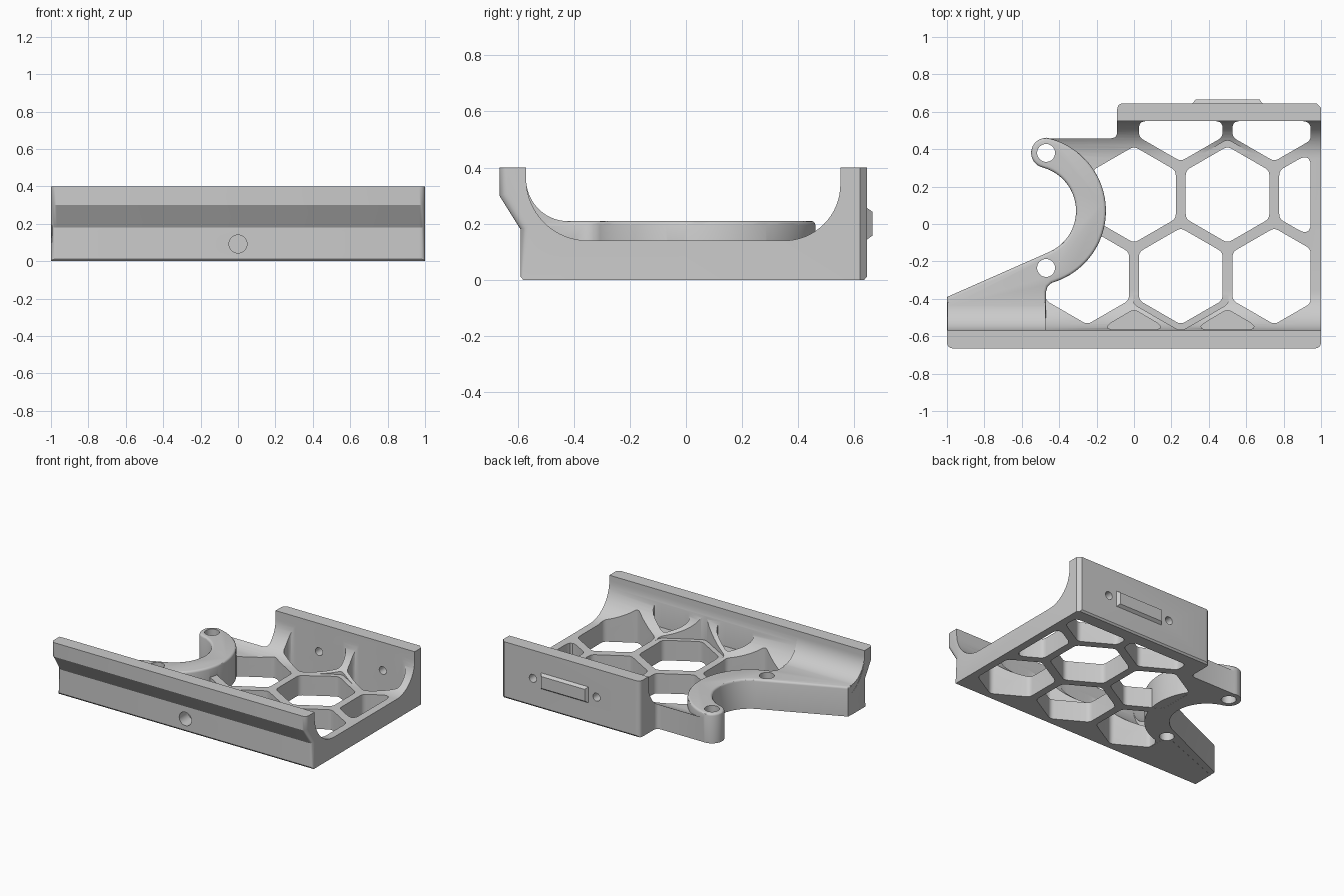
import bpy, bmesh, math
from mathutils import Vector

if "Cube" in bpy.data.objects:
    bpy.data.objects.remove(bpy.data.objects["Cube"], do_unlink=True)

grey = bpy.data.materials.new("plain_grey")
grey.use_nodes = True
grey.diffuse_color = (0.6, 0.6, 0.6, 1)
grey.node_tree.nodes["Principled BSDF"].inputs["Base Color"].default_value = (0.6, 0.6, 0.6, 1)


def arc(cx, cy, r, start, end, steps=16, ry=None):
    """Points along an arc, angles in degrees."""
    angles = [math.radians(start + (end - start) * i / steps) for i in range(steps + 1)]
    return [(cx + r * math.cos(a), cy + (ry or r) * math.sin(a)) for a in angles]


def rounded(points, r, steps=5):
    """Round every corner of a polygon."""
    out = []
    for i, p in enumerate(points):
        p = Vector(p)
        a, b = Vector(points[i - 1]) - p, Vector(points[(i + 1) % len(points)]) - p
        d = min(r / math.tan(a.angle(b) / 2), a.length * 0.45, b.length * 0.45)
        a, b = p + a.normalized() * d, p + b.normalized() * d
        for k in range(steps + 1):
            t = k / steps
            out.append(tuple(a * (1 - t) ** 2 + p * 2 * t * (1 - t) + b * t * t))
    return out


def clip(points, axis, limit, sign):
    """Keep the part of a polygon where sign * coordinate <= sign * limit."""
    out = []
    for i, q in enumerate(points):
        p = points[i - 1]
        p_in, q_in = sign * p[axis] <= sign * limit, sign * q[axis] <= sign * limit
        if p_in != q_in:
            t = (limit - p[axis]) / (q[axis] - p[axis])
            out.append(tuple(p[k] + (q[k] - p[k]) * t for k in (0, 1)))
        if q_in:
            out.append(q)
    return out


def prism(name, points, low, high, axis="z", top_bevel=0):
    """Extrude a 2D outline along an axis."""
    place = {"x": lambda a, b, c: (c, a, b), "y": lambda a, b, c: (a, c, b),
             "z": lambda a, b, c: (a, b, c)}[axis]
    bm = bmesh.new()
    rings = [[bm.verts.new(place(a, b, c)) for a, b in points] for c in (low, high)]
    bm.faces.new(rings[0])
    top = bm.faces.new(rings[1])
    for i in range(len(points)):
        bm.faces.new((rings[0][i - 1], rings[0][i], rings[1][i], rings[1][i - 1]))
    bmesh.ops.recalc_face_normals(bm, faces=bm.faces)
    if top_bevel:
        bmesh.ops.bevel(bm, geom=list(top.edges), offset=top_bevel, segments=3,
                        profile=0.5, affect="EDGES")
    mesh = bpy.data.meshes.new(name)
    bm.to_mesh(mesh)
    bm.free()
    mesh.materials.append(grey)
    obj = bpy.data.objects.new(name, mesh)
    bpy.context.collection.objects.link(obj)
    return obj


def combine(target, tool, operation):
    """Apply a boolean and remove the tool."""
    mod = target.modifiers.new("boolean", "BOOLEAN")
    mod.operation, mod.object, mod.solver = operation, tool, "EXACT"
    bpy.context.view_layer.objects.active = target
    bpy.ops.object.modifier_apply(modifier=mod.name)
    bpy.data.objects.remove(tool, do_unlink=True)


def hexagon(cx, cy, r, corner=0.045):
    pts = [(cx + r * math.sin(math.pi * k / 3), cy + r * math.cos(math.pi * k / 3)) for k in range(6)]
    for axis, limit, sign in ((0, 0.945, 1), (1, 0.55, 1), (1, -0.565, -1)):
        pts = clip(pts, axis, limit, sign)
    return rounded(pts, corner)


# Tray: channel cross-section swept along x
section = ([(-0.58, 0), (-0.59, 0.012), (-0.59, 0.18), (-0.665, 0.3), (-0.665, 0.4), (-0.57, 0.4)]
           + arc(-0.35, 0.36, 0.22, 180, 270) + arc(0.35, 0.34, 0.2, 270, 360)
           + [(0.55, 0.4), (0.7, 0.4), (0.7, 0.012), (0.645, 0.012), (0.635, 0)])
tray = prism("bracket_body", section, -1, 1, "x")
bm = bmesh.new()
bm.from_mesh(tray.data)
ends = [e for e in bm.edges if abs(e.verts[0].co.x - e.verts[1].co.x) < 1e-4
        and all(v.co.y < -0.585 and v.co.z > 0.01 for v in e.verts)
        and abs(e.verts[0].co.z - e.verts[1].co.z) > 0.01]
bmesh.ops.bevel(bm, geom=ends, offset=0.03, segments=4, profile=0.5, affect="EDGES")
bm.to_mesh(tray.data)
bm.free()

# Honeycomb openings
pitch, row = 0.5, 0.436
for cx, cy in ([(k * pitch, 0.157) for k in range(3)]
               + [((k - 0.5) * pitch, 0.157 - row) for k in range(3)]
               + [((k + 0.5) * pitch, 0.157 + row) for k in range(2)]):
    combine(tray, prism("opening", hexagon(cx, cy, 0.258), -0.1, 0.6), "DIFFERENCE")

# Ledges and shallow pockets in the wall fillets
for cx, cy, r in ((0.25, 0.157 - row, 0.295), (0.5, 0.157, 0.295),
                  (0, 0.157 - 2 * row, 0.258), (0.5, 0.157 - 2 * row, 0.258)):
    combine(tray, prism("pocket", hexagon(cx, cy, r), 0.142, 0.6), "DIFFERENCE")

# Trim the tray to its plan
plan = ([(-1.1, -0.8), (1.1, -0.8), (1.1, 0.52), (0.975, 0.645)]
        + rounded([(0.3, 0.645), (-0.09, 0.645), (-0.09, 0.458), (-0.4, 0.458)], 0.035)[6:18]
        + [(-0.46, 0.458)] + arc(-0.55, 0.07, 0.31, 72, -65) + [(-1.1, -0.47)])
combine(tray, prism("plan", plan, -0.1, 0.6), "INTERSECT")

# Raised hook and arm
hook = (arc(-0.55, 0.07, 0.4, 78, -74, 40) + [(-0.462, -0.335), (-0.47, -0.36), (-0.47, -0.57),
        (-0.999, -0.57), (-0.999, -0.39)] + arc(-0.55, 0.07, 0.24, -65, 75, 32)
        + arc(-0.47, 0.38, 0.08, 255, 95, 20))
combine(tray, prism("hook", hook, 0.001, 0.21, top_bevel=0.015), "UNION")
blend = [(-0.58, 0.1), (-0.42, 0.1)] + arc(-0.42, 0.36, 0.15, 270, 180, ry=0.151) + [(-0.58, 0.36)]
combine(tray, prism("arm_blend", blend, -0.998, -0.472, "x"), "UNION")

# Screw holes: hook, back wall, front face
for y in (0.38, -0.235):
    combine(tray, prism("hole", arc(-0.47, y, 0.048, 0, 348.75, 31), -0.1, 0.5), "DIFFERENCE")
for x in (0.25, 0.75):
    combine(tray, prism("hole", arc(x, 0.2, 0.028, 0, 345, 23), 0.5, 0.8, "y"), "DIFFERENCE")
combine(tray, prism("hole", arc(0, 0.092, 0.048, 0, 348.75, 31), -0.8, -0.49, "y"), "DIFFERENCE")

# Chamfered pad on the back wall
pad_outline = [(0.31, 0.14), (0.69, 0.14), (0.69, 0.26), (0.31, 0.26)]
pad = prism("back_pad", pad_outline, 0.64, 0.665, "y")
for v in pad.data.vertices:
    if v.co.y > 0.66:
        v.co.x += 0.018 if v.co.x < 0.5 else -0.018
        v.co.z += 0.018 if v.co.z < 0.2 else -0.018

# Smooth curves, sharp edges
bpy.ops.object.select_all(action="DESELECT")
tray.select_set(True)
bpy.context.view_layer.objects.active = tray
bpy.ops.object.shade_smooth_by_angle(angle=math.radians(30))
